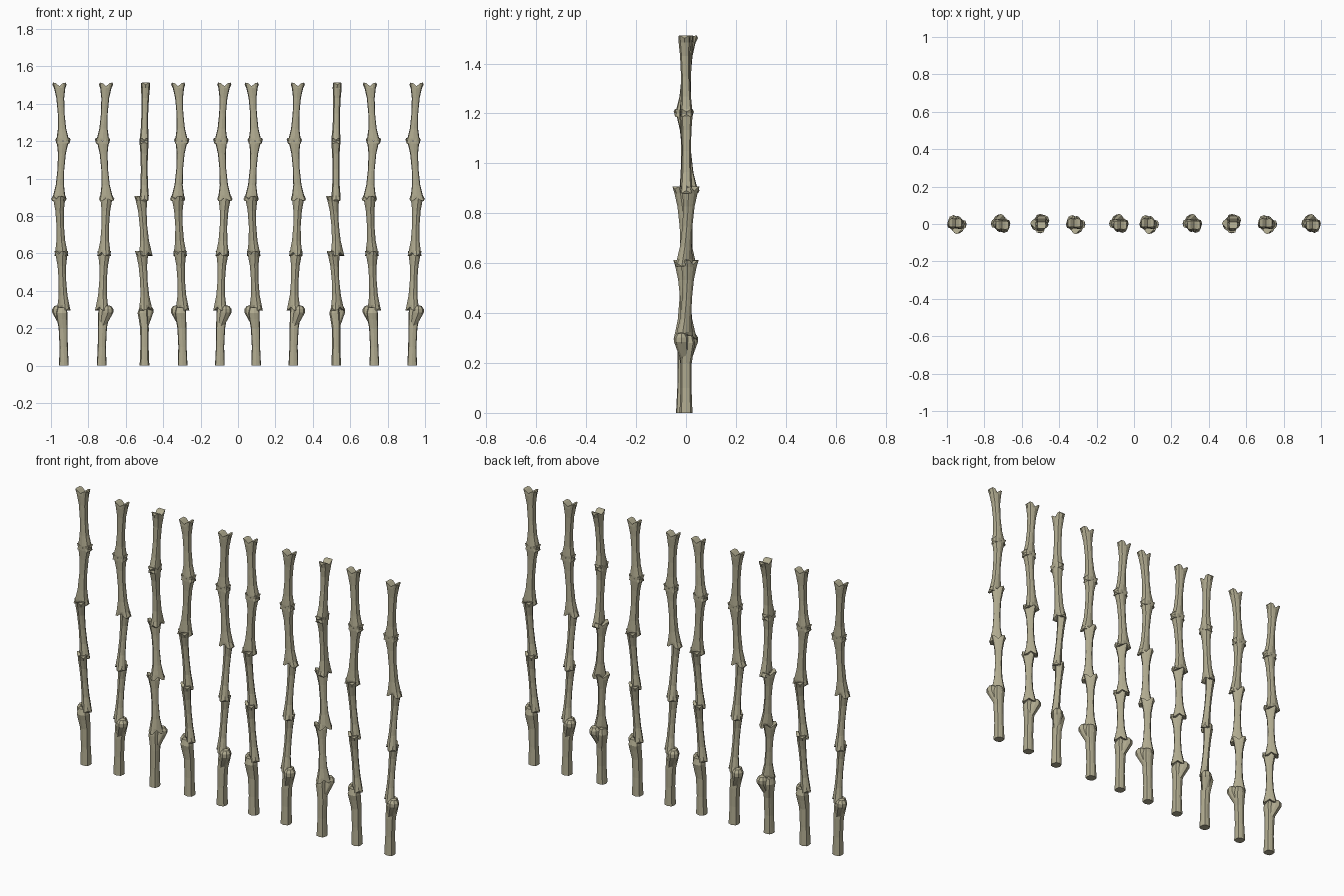
import bpy, bmesh, math
from mathutils import Vector, Matrix

cube = bpy.data.objects.get("Cube")
if cube:
    bpy.data.objects.remove(cube, do_unlink=True)

bone_mat = bpy.data.materials.new("aged_bone")
bone_mat.use_nodes = True
color = (0.44, 0.41, 0.28, 1)
bone_mat.diffuse_color = color
bone_mat.node_tree.nodes["Principled BSDF"].inputs["Base Color"].default_value = color
SIDES = 12


def finish(bm, name):
    bmesh.ops.recalc_face_normals(bm, faces=bm.faces)
    mesh = bpy.data.meshes.new(name)
    bm.to_mesh(mesh)
    bm.free()
    mesh.materials.append(bone_mat)
    return mesh


def loft(bm, rings, turn=0):
    """Rings are (centre, half width, half depth, groove height).
    A groove splits the ring into two rounded knuckles."""
    spin = Matrix.Rotation(turn, 3, "Z")
    loops = []
    for centre, rx, ry, groove in rings:
        loop = []
        for i in range(SIDES):
            a = math.tau * i / SIDES
            p = Vector((rx * math.cos(a), ry * math.sin(a), 0))
            if i % 6 == 3:                  # middle of the groove
                p.z = groove
                p.y *= 0.75 if groove else 1
            elif i % 6 == 0:                # outer tip of each knuckle
                p.z = groove * 0.6
            elif i % 6 in (1, 5):           # squared-off corners
                p.y *= 1.4
            else:                           # inner edge of each knuckle
                p.z = groove * 0.15
            loop.append(bm.verts.new(centre + spin @ p))
        loops.append(loop)
    for low, high in zip(loops, loops[1:]):
        for i in range(SIDES):
            j = (i + 1) % SIDES
            bm.faces.new((low[i], low[j], high[j], high[i]))
    for loop in (loops[0], loops[-1]):
        bm.faces.new((loop[0], loop[1], loop[11]))
        bm.faces.new((loop[5], loop[6], loop[7]))
        for i in range(1, 5):
            bm.faces.new((loop[i], loop[i + 1], loop[11 - i], loop[12 - i]))


def long_bone(name, bottom, top, turn, wide=0.038):
    """Knuckled bone, waisted in the middle and forked at both ends."""
    bottom, top = Vector(bottom), Vector(top)
    bm = bmesh.new()
    shape = [(0, wide, 0.027, 0.019), (0.09, 0.032, 0.024, 0),
             (0.25, 0.022, 0.02, 0), (0.5, 0.018, 0.018, 0),
             (0.75, 0.021, 0.02, 0), (0.91, 0.03, 0.024, 0),
             (1, wide, 0.027, -0.019)]
    loft(bm, [(bottom.lerp(top, t), rx, ry, g) for t, rx, ry, g in shape], turn)
    return finish(bm, name)


def stump_bone():
    """Cut-off thigh bone standing on the ground."""
    bm = bmesh.new()
    shape = [(0, 0.014, 0, 0.026, 0.026), (0.1, 0.013, 0, 0.022, 0.022),
             (0.2, 0.01, 0, 0.024, 0.023), (0.25, 0.005, -0.005, 0.028, 0.026),
             (0.28, 0.003, -0.009, 0.03, 0.028), (0.31, 0.004, -0.006, 0.024, 0.022)]
    loft(bm, [(Vector((x, y, z)), rx, ry, 0) for z, x, y, rx, ry in shape])
    return finish(bm, "stump_bone")


def hip_ball():
    """Faceted ball joint on the side of the stump, with a sloping neck below."""
    bm = bmesh.new()
    bmesh.ops.create_uvsphere(bm, u_segments=8, v_segments=5, radius=0.03,
                              matrix=Matrix.Translation((-0.02, 0.019, 0.293)))
    bmesh.ops.create_circle(bm, segments=6, radius=0.018,
                            matrix=Matrix.Translation((0.008, 0.003, 0.21)))
    hull = bmesh.ops.convex_hull(bm, input=bm.verts)
    inner = [g for g in hull["geom_interior"] if isinstance(g, bmesh.types.BMVert)]
    bmesh.ops.delete(bm, geom=inner, context="VERTS")
    bmesh.ops.dissolve_limit(bm, angle_limit=0.02, verts=bm.verts, edges=bm.edges)
    return finish(bm, "hip_ball")


diagonal = math.radians(-45)
parts = [
    stump_bone(),
    hip_ball(),
    long_bone("lower_bone", (0.013, 0.007, 0.295), (0, -0.014, 0.613), diagonal),
    long_bone("middle_bone", (0.001, 0.007, 0.587), (-0.012, -0.018, 0.908), diagonal),
    long_bone("upper_bone", (-0.013, -0.001, 0.88), (0.009, -0.002, 1.218), 0, 0.041),
    long_bone("top_bone", (0.009, -0.002, 1.185), (-0.01, 0.006, 1.513), 0),
]

# Row of posts: position and turn about the vertical
posts = [(-0.945, 0), (-0.715, 180), (-0.5, -90), (-0.31, 0), (-0.083, 180),
         (0.083, 0), (0.31, 180), (0.525, -90), (0.715, 0), (0.945, 180)]
for number, (x, turn) in enumerate(posts, 1):
    for mesh in parts:
        obj = bpy.data.objects.new(f"post_{number}_{mesh.name}", mesh)
        obj.location.x = x
        obj.rotation_euler.z = math.radians(turn)
        bpy.context.collection.objects.link(obj)
